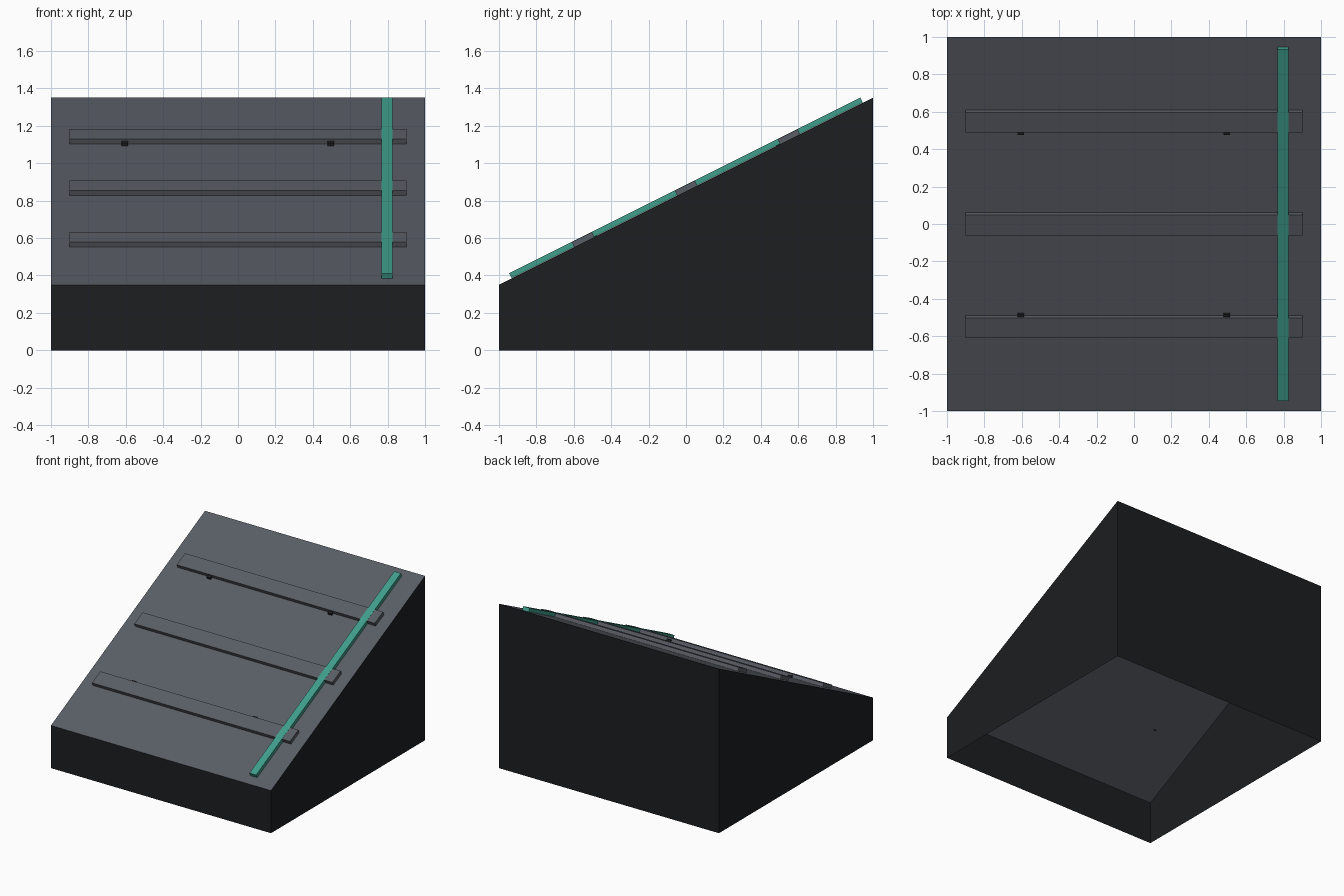
import bpy, bmesh, math
from mathutils import Matrix

if "Cube" in bpy.data.objects:
    bpy.data.objects.remove(bpy.data.objects["Cube"])

SLOPE = math.atan(0.5)


def material(name, rgb):
    m = bpy.data.materials.new(name)
    m.diffuse_color = (*rgb, 1)
    m.use_nodes = True
    m.node_tree.nodes["Principled BSDF"].inputs["Base Color"].default_value = m.diffuse_color
    return m


black = material("black_body", (0.012, 0.013, 0.015))
slate = material("slate_panel", (0.10, 0.11, 0.13))
dark = material("dark_peg", (0.015, 0.015, 0.018))
teal = material("teal_rail", (0.05, 0.34, 0.26))


def finish(name, bm, mat):
    me = bpy.data.meshes.new(name)
    bm.to_mesh(me)
    bm.free()
    me.materials.append(mat)
    ob = bpy.data.objects.new(name, me)
    bpy.context.collection.objects.link(ob)
    return ob


def sheet_z(y):
    return 0.85 + 0.5 * y


def slope_box(name, x, y, size, mat, lift=0.0):
    """Box lying flat on the slope, centred at (x, y)."""
    bm = bmesh.new()
    bmesh.ops.create_cube(bm, size=1, matrix=Matrix.Diagonal((*size, 1)))
    ob = finish(name, bm, mat)
    ob.location = (x, y, sheet_z(y) + size[2] / 2 / math.cos(SLOPE) + lift)
    ob.rotation_euler.x = SLOPE
    return ob


# Body: four thin walls, open underneath
corners = [(-1, -1), (1, -1), (1, 1), (-1, 1)]
bm = bmesh.new()
low = [bm.verts.new((x, y, 0)) for x, y in corners]
high = [bm.verts.new((x, y, sheet_z(y))) for x, y in corners]
for i in range(4):
    j = (i + 1) % 4
    bm.faces.new((low[i], low[j], high[j], high[i]))
finish("body_walls", bm, black)

# Sloping top panel
bm = bmesh.new()
bm.faces.new([bm.verts.new((x, y, sheet_z(y))) for x, y in corners])
finish("sloped_panel", bm, slate)

# Horizontal slats
for name, y in (("lower", -0.55), ("middle", 0.0), ("upper", 0.55)):
    slope_box(name + "_slat", 0, y, (1.8, 0.12, 0.03), slate)

# Small pegs peeking out from the inner edges of the outer slats
for name, y in (("lower", -0.496), ("upper", 0.496)):
    for side, x in (("left", -0.605), ("right", 0.497)):
        slope_box(f"{name}_{side}_peg", x, y, (0.035, 0.035, 0.018), dark)

# Long rail running up the slope
slope_box("rail", 0.797, 0, (0.06, 2.1, 0.03), teal, lift=0.001)
